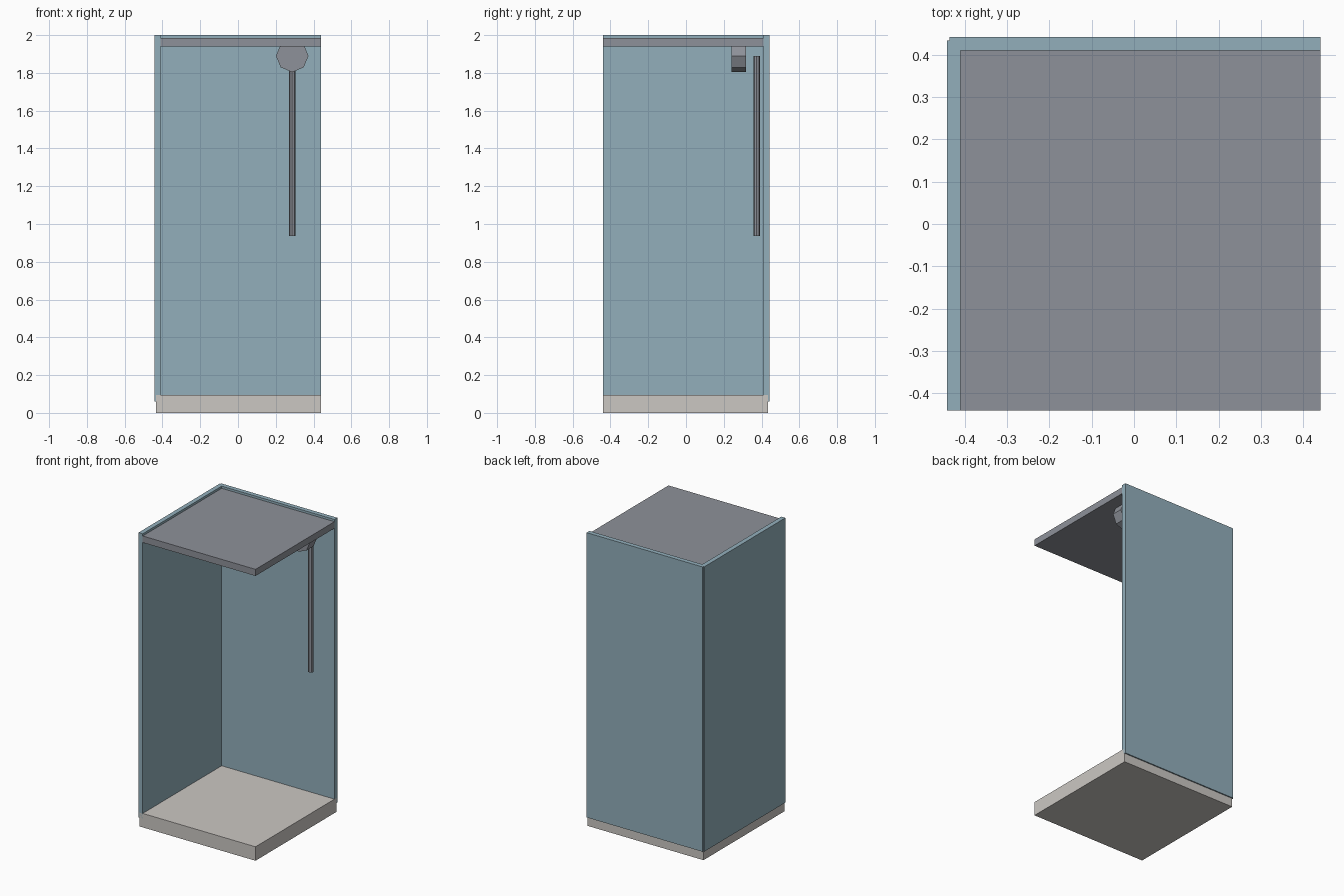
import bpy, math

if "Cube" in bpy.data.objects:
    bpy.data.objects.remove(bpy.data.objects["Cube"])


def material(name, color):
    m = bpy.data.materials.new(name)
    m.diffuse_color = (*color, 1.0)
    m.use_nodes = True
    m.node_tree.nodes["Principled BSDF"].inputs["Base Color"].default_value = m.diffuse_color
    return m


BLUE = material("blue_wall", (0.29, 0.43, 0.50))
GREY = material("grey_metal", (0.27, 0.285, 0.32))
CREAM = material("pale_tray", (0.60, 0.575, 0.545))


def box(name, lo, hi, mat):
    bpy.ops.mesh.primitive_cube_add(size=1)
    ob = bpy.context.object
    ob.name = name
    for v in ob.data.vertices:
        v.co = [l if c < 0 else h for c, l, h in zip(v.co, lo, hi)]
    ob.data.materials.append(mat)
    return ob


def octagon_rod(name, radius, depth, loc, rot, mat):
    bpy.ops.mesh.primitive_cylinder_add(vertices=8, radius=radius, depth=depth,
                                        location=loc, rotation=rot)
    ob = bpy.context.object
    ob.name = name
    ob.data.materials.append(mat)
    return ob


# floor tray
box("shower_tray", (-0.435, -0.44, 0), (0.44, 0.433, 0.095), CREAM)

# two walls, leaving a small notch at the outer corner
box("left_wall", (-0.441, -0.44, 0.06), (-0.41, 0.433, 2.0), BLUE)
box("back_wall", (-0.435, 0.41, 0.06), (0.44, 0.441, 2.0), BLUE)

# roof panel, slightly below the wall tops
box("roof_panel", (-0.41, -0.44, 1.94), (0.44, 0.41, 1.985), GREY)

# shower head disc facing the front, and the hanging rail behind it
octagon_rod("shower_head", 0.086, 0.076, (0.287, 0.279, 1.89),
            (math.pi / 2, 0, 0), GREY)
octagon_rod("shower_rail", 0.017, 0.953, (0.287, 0.374, 1.4135), (0, 0, 0), GREY)
